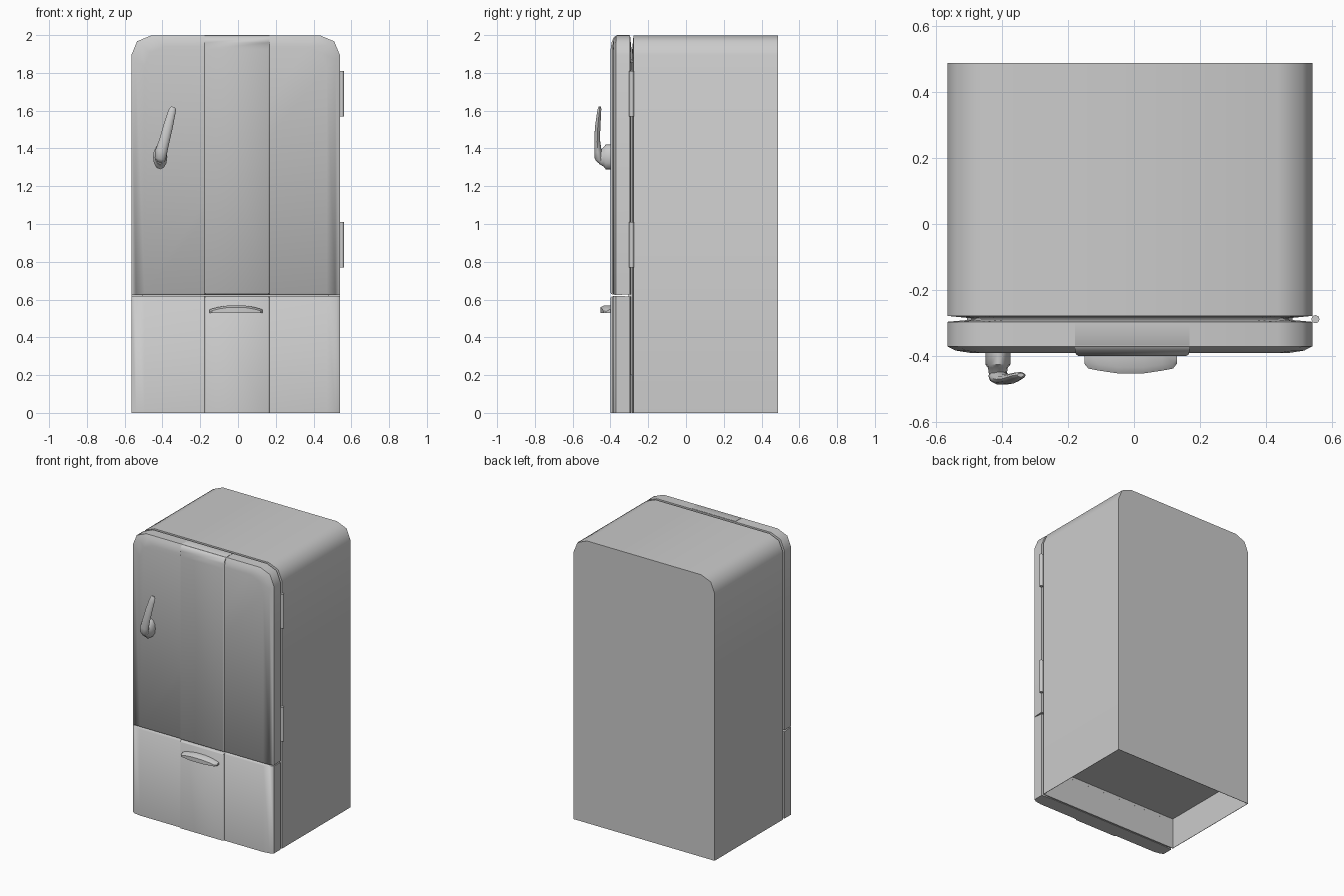
import bpy, bmesh, math
from mathutils import Vector

if "Cube" in bpy.data.objects:
    bpy.data.objects.remove(bpy.data.objects["Cube"])

X0, X1 = -0.565, 0.54


def arch(y, x0, x1, z0, z1, r=0.0, seg=2):
    """Outline in the xz plane at depth y, with rounded top corners."""
    pts = [(x1, y, z0)]
    if r:
        for cx, start in ((x1 - r, 0), (x0 + r, 90)):
            for i in range(seg + 1):
                a = math.radians(start + 90 * i / seg)
                pts.append((cx + r * math.cos(a), y, z1 - r + r * math.sin(a)))
    else:
        pts += [(x1, y, z1), (x0, y, z1)]
    return pts + [(x0, y, z0)]


def ellipse(y, cx, cz, rx, rz, n=12):
    return [(cx + rx * math.cos(2 * math.pi * i / n), y,
             cz + rz * math.sin(2 * math.pi * i / n)) for i in range(n)]


def loft(name, rings, recess=0.0, angle=50):
    """Closed skin through equal-length rings; optional hollow underneath."""
    bm = bmesh.new()
    vs = [[bm.verts.new(p) for p in ring] for ring in rings]
    n = len(rings[0])
    for a, b in zip(vs, vs[1:]):
        for i in range(n):
            j = (i + 1) % n
            bm.faces.new((a[i], a[j], b[j], b[i]))
    bm.faces.new(vs[0])
    bm.faces.new(vs[-1])
    bmesh.ops.recalc_face_normals(bm, faces=bm.faces)
    if recess:
        bm.normal_update()
        down = [f for f in bm.faces if f.normal.z < -0.9]
        face = max(down, key=lambda f: f.calc_area())
        bmesh.ops.inset_region(bm, faces=[face], thickness=0.004)
        top = bmesh.ops.extrude_discrete_faces(bm, faces=[face])["faces"][0]
        bmesh.ops.translate(bm, verts=top.verts, vec=(0, 0, recess))
    me = bpy.data.meshes.new(name)
    bm.to_mesh(me)
    bm.free()
    ob = bpy.data.objects.new(name, me)
    bpy.context.collection.objects.link(ob)
    smooth(ob, angle)
    return ob


def smooth(ob, angle):
    bpy.ops.object.select_all(action='DESELECT')
    ob.select_set(True)
    bpy.context.view_layer.objects.active = ob
    bpy.ops.object.shade_smooth_by_angle(angle=math.radians(angle))


# Cabinet, open underneath
loft("cabinet", [
    arch(0.487, X0, X1, 0, 1.998, 0.105),
    arch(-0.278, X0, X1, 0, 1.998, 0.105),
    arch(-0.286, X0 + 0.08, X1 - 0.08, 0, 1.91, 0.09)], recess=0.22)

# Seal between cabinet and doors
loft("door_seal", [arch(y, X0 + 0.06, X1 - 0.06, 0.2, 1.87, 0.08)
                   for y in (-0.275, -0.305)])


# Doors: (depth, side/top inset, seam inset) from back to front
DOOR = [(-0.289, 0.08, 0.004), (-0.296, 0.0, 0.004), (-0.37, 0.0, 0.0),
        (-0.383, 0.025, 0.002), (-0.390, 0.07, 0.009)]
loft("upper_door", [arch(y, X0 + d, X1 - d, 0.624 + s, 1.998 - d * 0.85, 0.105)
                    for y, d, s in DOOR])
loft("lower_door", [arch(y, X0 + d, X1 - d, 0, 0.620 - s)
                    for y, d, s in DOOR])

# Raised centre bands: (depth, side inset, top inset, seam inset)
BAND = [(-0.300, 0.0, 0.0, 0.004), (-0.365, 0.0, 0.0, 0.0),
        (-0.384, 0.0, 0.013, 0.002), (-0.394, 0.002, 0.04, 0.005),
        (-0.399, 0.009, 0.075, 0.010)]
loft("upper_centre_band", [arch(y, -0.178 + d, 0.168 - d, 0.624 + s, 2.0 - t)
                           for y, d, t, s in BAND])
loft("lower_centre_band", [arch(y, -0.178 + d, 0.168 - d, 0, 0.620 - s)
                           for y, d, t, s in BAND])

# Hinge barrels
for i, z in enumerate((1.69, 0.89)):
    bpy.ops.mesh.primitive_cylinder_add(vertices=8, radius=0.0125, depth=0.24,
                                        location=(0.549, -0.288, z))
    hinge = bpy.context.object
    hinge.name = f"hinge_{i + 1}"
    smooth(hinge, 50)

# Drawer pull: arched lip, sections along x
sections = []
for x in (-0.14, -0.128, -0.095, -0.04, 0.04, 0.095, 0.128, 0.14):
    t = abs(x) / 0.14
    top = 0.571 - 0.024 * t ** 2
    front = -0.455 + 0.02 * t ** 1.5 + (0.012 if t == 1 else 0)
    px = x - 0.01
    sections.append([(px, -0.39, 0.53), (px, -0.39, top),
                     (px, front + 0.018, top), (px, front, top - 0.01),
                     (px, front, 0.53)])
loft("drawer_pull", sections, angle=35)

# Latch boss
loft("latch_boss", [
    ellipse(-0.385, -0.412, 1.355, 0.038, 0.066),
    ellipse(-0.425, -0.412, 1.355, 0.038, 0.066),
    ellipse(-0.435, -0.412, 1.355, 0.030, 0.052),
    ellipse(-0.460, -0.412, 1.352, 0.026, 0.034)])

# Latch lever: sections swept upward (x, y, z, half width, half depth)
LEVER = [(-0.413, -0.452, 1.325, 0.016, 0.014), (-0.412, -0.460, 1.345, 0.029, 0.024),
         (-0.406, -0.466, 1.385, 0.031, 0.020), (-0.390, -0.470, 1.44, 0.027, 0.016),
         (-0.372, -0.468, 1.51, 0.025, 0.015), (-0.354, -0.461, 1.58, 0.021, 0.012),
         (-0.346, -0.458, 1.608, 0.018, 0.010), (-0.343, -0.457, 1.62, 0.010, 0.006)]
loft("latch_lever", [
    [(x + w * math.cos(a), y + d * math.sin(a), z - 0.25 * w * math.cos(a))
     for a in (2 * math.pi * i / 10 for i in range(10))]
    for x, y, z, w, d in LEVER])
